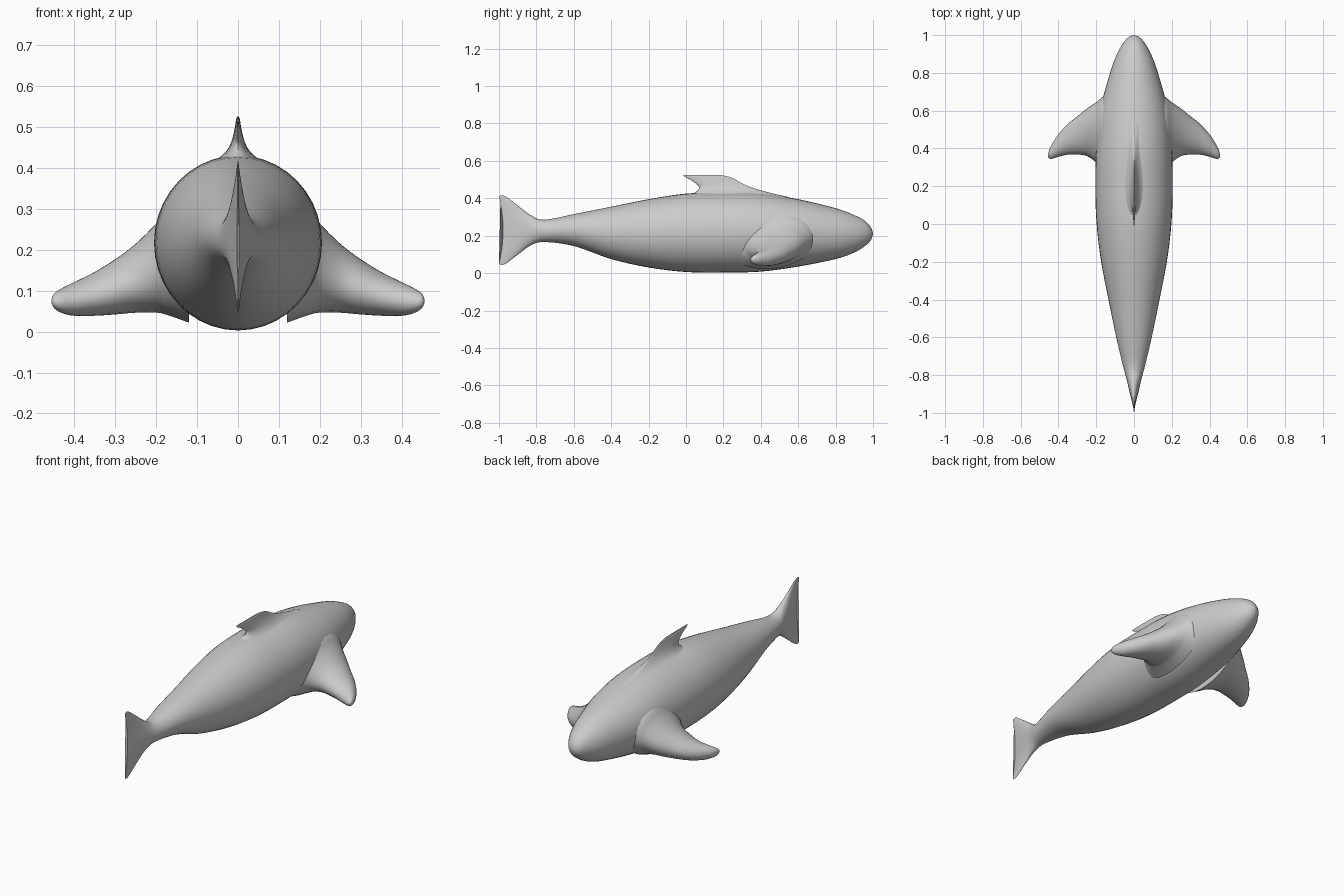
import bpy, math
from mathutils import Vector

if "Cube" in bpy.data.objects:
    bpy.data.objects.remove(bpy.data.objects["Cube"])

grey = bpy.data.materials.new("soft_grey")
grey.use_nodes = True
colour = (0.6, 0.6, 0.6, 1)
grey.diffuse_color = colour
grey.node_tree.nodes["Principled BSDF"].inputs["Base Color"].default_value = colour


def refine(stations, steps):
    """Catmull-Rom interpolation between section rows."""
    rows = [Vector(s) for s in stations]
    out = []
    for i in range(len(rows) - 1):
        a, b, c, d = rows[max(i - 1, 0)], rows[i], rows[i + 1], rows[min(i + 2, len(rows) - 1)]
        for k in range(steps):
            t = k / steps
            out.append(b + (c - a) * (t / 2) + (2 * a - 5 * b + 4 * c - d) * (t * t / 2)
                       + (3 * b - a - 3 * c + d) * (t ** 3 / 2))
    return out + [rows[-1]]


def loft(name, stations, point, sides=32, steps=4):
    """Skin closed rings; point(row, cos, sin) places one ring vertex."""
    rows = refine(stations, steps)
    verts = [point(r, math.cos(a), math.sin(a)) for r in rows
             for a in (math.tau * k / sides for k in range(sides))]
    faces = [(i * sides + k, i * sides + (k + 1) % sides,
              (i + 1) * sides + (k + 1) % sides, (i + 1) * sides + k)
             for i in range(len(rows) - 1) for k in range(sides)]
    last = (len(rows) - 1) * sides
    faces += [tuple(reversed(range(sides))), tuple(range(last, last + sides))]
    mesh = bpy.data.meshes.new(name)
    mesh.from_pydata(verts, [], faces)
    mesh.materials.append(grey)
    obj = bpy.data.objects.new(name, mesh)
    bpy.context.collection.objects.link(obj)
    bpy.context.view_layer.objects.active = obj
    bpy.ops.object.select_all(action="DESELECT")
    obj.select_set(True)
    bpy.ops.object.mode_set(mode="EDIT")
    bpy.ops.mesh.select_all(action="SELECT")
    bpy.ops.mesh.normals_make_consistent(inside=False)
    bpy.ops.object.mode_set(mode="OBJECT")
    bpy.ops.object.shade_smooth_by_angle(angle=math.radians(50))
    return obj


# Body and upright tail fluke: y, top, bottom, half width
body = [(-1.0, .412, .048, .002), (-.97, .413, .047, .008), (-.9, .362, .098, .022),
        (-.83, .31, .148, .037), (-.76, .285, .166, .056), (-.6, .315, .145, .094),
        (-.4, .355, .075, .135), (-.2, .395, .03, .174), (0, .425, .006, .198),
        (.2, .43, .003, .205), (.4, .425, .008, .2), (.6, .395, .035, .18),
        (.8, .347, .075, .127), (.9, .31, .11, .09), (.96, .277, .147, .056),
        (.99, .242, .178, .028), (1.0, .211, .209, .001)]


def body_point(r, c, s):
    y, top, bottom, half = r
    notch = .022 * (1 - s * s) * max(0, min(1, (-.88 - y) / .12))
    return (half * c, y + notch, (top + bottom) / 2 + (top - bottom) / 2 * s)


loft("body_and_tail", body, body_point, sides=40)

# Dorsal fin: z, rear y, front y, half width
dorsal = [(.37, .0, .62, .11), (.405, .01, .55, .08), (.422, .035, .48, .048),
          (.44, .06, .41, .028), (.46, .07, .345, .017), (.48, .05, .3, .011),
          (.5, .022, .265, .007), (.515, -.008, .23, .005), (.525, -.015, .18, .002)]


def dorsal_point(r, c, s):
    z, rear, front, half = r
    return (half * s * (1 - .3 * c), (front + rear) / 2 + (front - rear) / 2 * c, z)


loft("dorsal_fin", dorsal, dorsal_point, sides=24)

# Pectoral fins: x, rear y, front y, bottom, top
pectoral = [(.12, .21, .71, .02, .34), (.17, .28, .67, .038, .305), (.2, .325, .645, .045, .265),
            (.25, .36, .61, .045, .215), (.3, .368, .57, .041, .177),
            (.35, .367, .53, .038, .146), (.4, .356, .475, .038, .121),
            (.43, .346, .43, .045, .106), (.448, .346, .395, .056, .094),
            (.455, .355, .37, .07, .08)]

for side, label in ((1, "left"), (-1, "right")):
    def pectoral_point(r, c, s):
        x, rear, front, bottom, top = r
        z = (top + bottom) / 2 + (top - bottom) / 2 * (s * .98 + .15 * c)
        return (side * x, (front + rear) / 2 + (front - rear) / 2 * c, z)

    loft(label + "_pectoral_fin", pectoral, pectoral_point, sides=28)
